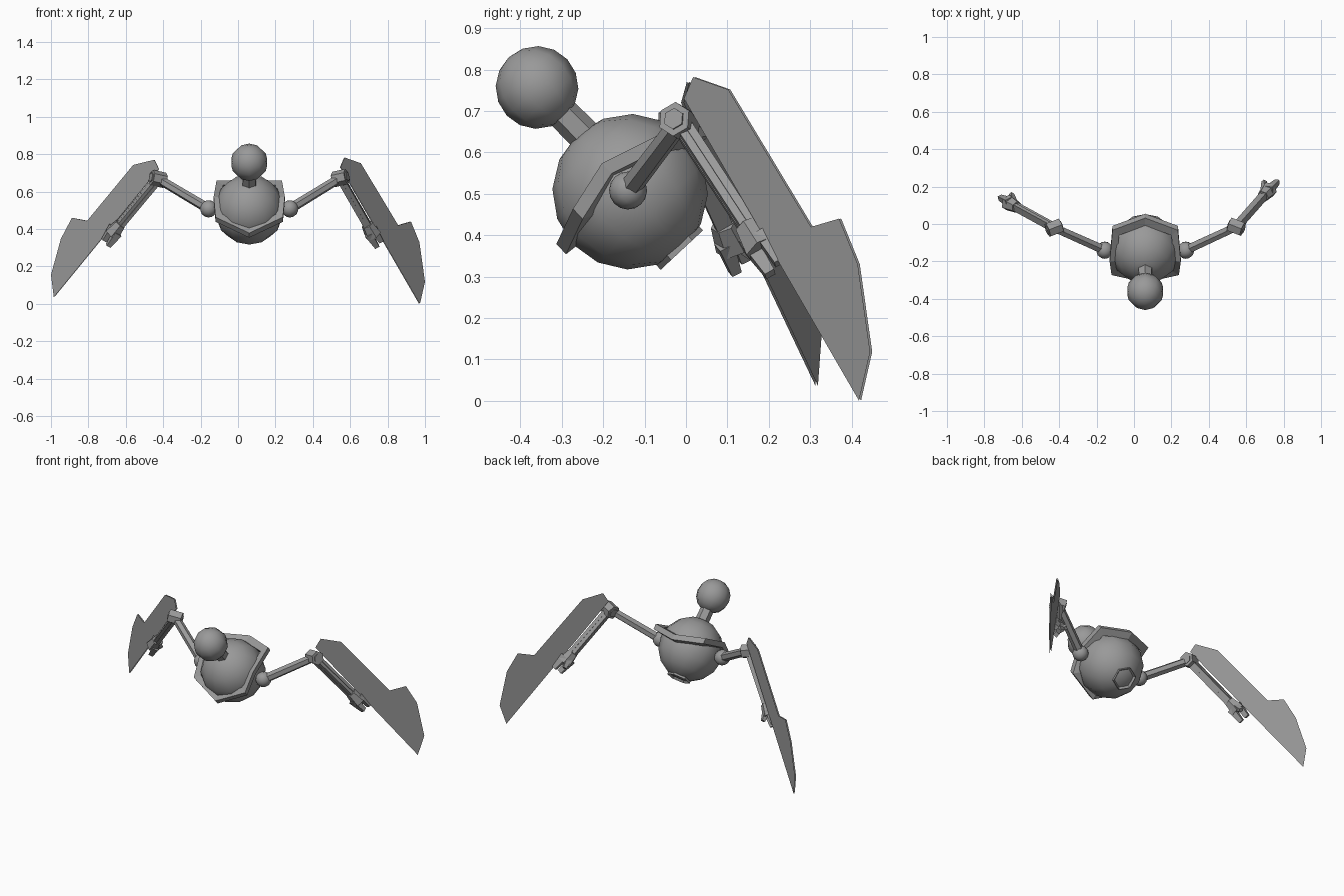
import bpy, bmesh, math
from mathutils import Vector

if "Cube" in bpy.data.objects:
    bpy.data.objects.remove(bpy.data.objects["Cube"])

grey = bpy.data.materials.new("metal_grey")
grey.use_nodes = True
grey.diffuse_color = (0.32, 0.32, 0.32, 1)
grey.node_tree.nodes["Principled BSDF"].inputs["Base Color"].default_value = (0.32, 0.32, 0.32, 1)

MID = 0.06                                  # body centre line
BODY = Vector((MID, -0.135, 0.505))
AXIS = Vector((0, -0.68, 0.73)).normalized()  # tail to head


def finish(name, bm, smooth=False):
    bmesh.ops.recalc_face_normals(bm, faces=bm.faces)
    mesh = bpy.data.meshes.new(name)
    bm.to_mesh(mesh)
    bm.free()
    obj = bpy.data.objects.new(name, mesh)
    bpy.context.collection.objects.link(obj)
    mesh.materials.append(grey)
    if smooth:
        bpy.ops.object.select_all(action='DESELECT')
        obj.select_set(True)
        bpy.context.view_layer.objects.active = obj
        bpy.ops.object.shade_smooth_by_angle(angle=math.radians(40))
    return obj


def aim(obj, direction):
    obj.rotation_mode = 'QUATERNION'
    obj.rotation_quaternion = Vector(direction).to_track_quat('Z', 'Y')


def ball(name, centre, radius, segments, rings):
    bm = bmesh.new()
    bmesh.ops.create_uvsphere(bm, u_segments=segments, v_segments=rings, radius=radius)
    obj = finish(name, bm, True)
    obj.location = centre
    aim(obj, AXIS)
    return obj


def bar(name, start, end, r1, r2, sides=6, recess=0):
    start, end = Vector(start), Vector(end)
    bm = bmesh.new()
    bmesh.ops.create_cone(bm, cap_ends=True, segments=sides, radius1=r1, radius2=r2,
                          depth=(end - start).length)
    if recess:
        bm.faces.ensure_lookup_table()
        cap = max(bm.faces, key=lambda f: f.calc_center_median().z)
        bmesh.ops.inset_region(bm, faces=[cap], thickness=recess)
        bmesh.ops.translate(bm, verts=cap.verts, vec=(0, 0, -recess))
    obj = finish(name, bm)
    obj.location = (start + end) / 2
    aim(obj, end - start)
    return obj


def wing(name, outline, root_x, root_y, slope):
    # thin blade in a slanted upright plane, with bevelled edges
    bm = bmesh.new()
    points = [(x, root_y + slope * (x - root_x), z) for x, z in outline]
    sides = []
    for loop in (points, points[::-1]):
        sides.append(bm.faces.new([bm.verts.new(p) for p in loop]))
    for face in sides:
        face.normal_update()
        bmesh.ops.inset_region(bm, faces=[face], thickness=0.022, depth=0.007,
                               use_even_offset=True)
    bmesh.ops.remove_doubles(bm, verts=bm.verts, dist=0.0005)
    return finish(name, bm)


def rim():
    # folded collar around the body
    half = [(0, -0.305, 0.37), (0.18, -0.265, 0.455), (0.19, -0.195, 0.565),
            (0.175, -0.025, 0.65), (0, 0.04, 0.655)]
    path = half + [(-x, y, z) for x, y, z in half[-2:0:-1]]
    bm = bmesh.new()
    rings = []
    for x, y, z in path:
        p = Vector((x + MID, y, z))
        inner = BODY + (p - BODY) * 0.8
        rings.append([bm.verts.new(v) for v in
                      (p + AXIS * 0.012, p - AXIS * 0.022,
                       inner - AXIS * 0.022, inner + AXIS * 0.02)])
    for i, a in enumerate(rings):
        b = rings[(i + 1) % len(rings)]
        for k in range(4):
            n = (k + 1) % 4
            bm.faces.new((a[k], a[n], b[n], b[k]))
    return finish("body_rim", bm)


# Body, collar, neck, head and tail nozzle
ball("body", BODY, 0.188, 12, 8)
rim()
head = Vector((MID, -0.36, 0.757))
ball("head", head, 0.1, 10, 8)
bar("neck", (MID, -0.17, 0.565), head, 0.042, 0.038)
nozzle = Vector((MID, -0.01, 0.364))
bar("tail_nozzle", nozzle + AXIS * 0.05, nozzle, 0.07, 0.07, recess=0.015)


def arm(side, sign, elbow, wrist, tip):
    shoulder = Vector((MID + sign * 0.217, -0.14, 0.508))
    elbow, wrist, tip = Vector(elbow), Vector(wrist), Vector(tip)
    ball(side + "_shoulder", shoulder, 0.046, 12, 8)
    bar(side + "_upper_arm", shoulder, elbow, 0.027, 0.025)
    # Elbow hinge
    hinge = Vector((sign * 0.9, -0.35, 0.2)).normalized() * 0.038
    bar(side + "_elbow", elbow - hinge, elbow + hinge, 0.042, 0.042)
    bar(side + "_elbow_bolt", elbow - hinge * 1.15, elbow + hinge * 1.15, 0.026, 0.026)
    # Forearm: a core between two rails
    down = (wrist - elbow).normalized()
    across = down.cross(Vector((sign, -1, 0))).normalized()
    bar(side + "_forearm", elbow, wrist, 0.026, 0.026, 4)
    for k, name in ((1, "_outer_rail"), (-1, "_inner_rail")):
        shift = across * 0.016 * k
        bar(side + name, elbow + shift, wrist + shift, 0.014, 0.014, 4)
    # Hand: palm with two fingers and a thumb
    bar(side + "_palm", wrist - down * 0.045, wrist + down * 0.03, 0.032, 0.045)
    for k, name in ((1, "_finger_a"), (-1, "_finger_b")):
        shift = across * 0.024 * k
        bar(side + name, wrist + shift, tip + shift * 0.9, 0.028, 0.018, 4)
    out = across.cross(down).normalized()
    bar(side + "_thumb", wrist - out * 0.015, wrist - out * 0.05 + down * 0.05,
        0.024, 0.014, 4)


arm("left", 1, (0.547, -0.015, 0.673), (0.71, 0.17, 0.39), (0.755, 0.215, 0.32))
arm("right", -1, (-0.427, -0.02, 0.668), (-0.655, 0.105, 0.395), (-0.705, 0.13, 0.325))

# Wing blades
wing("left_wing", [(0.545, 0.73), (0.567, 0.782), (0.652, 0.752), (0.852, 0.42),
                   (0.92, 0.44), (0.965, 0.33), (0.995, 0.118), (0.968, 0.0)],
     0.545, 0.0, 1.0)
wing("right_wing", [(-0.425, 0.72), (-0.449, 0.77), (-0.56, 0.743), (-0.807, 0.444),
                    (-0.888, 0.46), (-0.947, 0.348), (-1.0, 0.155), (-0.985, 0.036)],
     -0.425, -0.012, -0.58)
